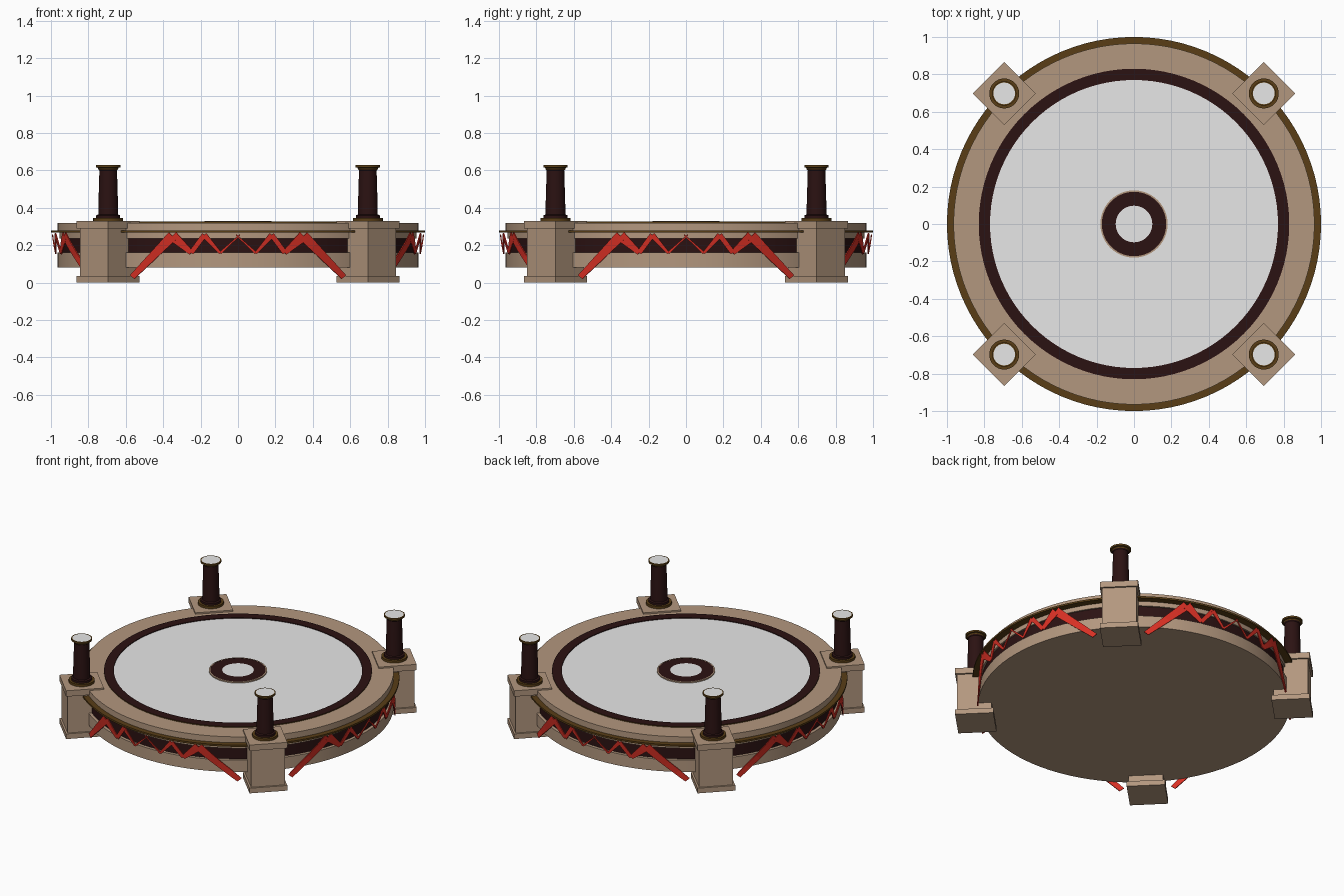
import bpy, bmesh, math
from mathutils import Matrix, Vector

cube = bpy.data.objects.get("Cube")
if cube:
    bpy.data.objects.remove(cube)


def material(name, rgb):
    m = bpy.data.materials.new(name)
    m.use_nodes = True
    m.diffuse_color = (*rgb, 1)
    m.node_tree.nodes["Principled BSDF"].inputs["Base Color"].default_value = (*rgb, 1)
    return m


TAN, DARK, GOLD, WHITE, RED = range(5)
MATS = [
    material("tan stone", (0.45, 0.31, 0.21)),
    material("dark wood", (0.024, 0.006, 0.006)),
    material("dark gold", (0.1, 0.048, 0.008)),
    material("pale floor", (0.8, 0.8, 0.8)),
    material("red cloth", (0.7, 0.03, 0.018)),
]


def finish(name, bm, smooth=False):
    me = bpy.data.meshes.new(name)
    bm.to_mesh(me)
    bm.free()
    for m in MATS:
        me.materials.append(m)
    ob = bpy.data.objects.new(name, me)
    bpy.context.collection.objects.link(ob)
    if smooth:
        bpy.ops.object.select_all(action="DESELECT")
        ob.select_set(True)
        bpy.context.view_layer.objects.active = ob
        bpy.ops.object.shade_smooth_by_angle(angle=math.radians(35))
    return ob


def lathe(name, start, steps, sides, centre=(0, 0)):
    """Revolve a profile; each step is (radius, height, colour of the band leading to it)."""
    bm = bmesh.new()

    def ring(r, z):
        if r == 0:
            return [bm.verts.new((*centre, z))] * sides
        return [bm.verts.new((centre[0] + r * math.cos(math.tau * i / sides),
                              centre[1] + r * math.sin(math.tau * i / sides), z))
                for i in range(sides)]

    low = ring(*start)
    for r, z, colour in steps:
        high = ring(r, z)
        for i in range(sides):
            j = (i + 1) % sides
            corners = list(dict.fromkeys((low[i], low[j], high[j], high[i])))
            bm.faces.new(corners).material_index = colour
        low = high
    return finish(name, bm, True)


# Round platform with recessed band, gold ledge, rim and floor
lathe("platform", (0, 0.08), [
    (0.965, 0.08, TAN), (0.965, 0.16, TAN), (0.945, 0.16, TAN),
    (0.945, 0.237, DARK), (0.955, 0.237, TAN), (0.955, 0.268, TAN),
    (1.0, 0.268, GOLD), (1.0, 0.28, GOLD), (0.965, 0.28, GOLD),
    (0.965, 0.32, TAN), (0.83, 0.32, TAN), (0.83, 0.326, GOLD),
    (0.77, 0.326, DARK), (0.77, 0.321, DARK), (0, 0.321, WHITE)], 96)

# Centre medallion
lathe("centre_medallion", (0.18, 0.32), [
    (0.18, 0.329, TAN), (0.172, 0.329, TAN), (0.172, 0.328, DARK),
    (0.098, 0.328, DARK), (0, 0.328, WHITE)], 48)


def pedestal(name, x, y):
    bm = bmesh.new()
    for half, z0, z1 in ((0.119, 0, 0.035), (0.107, 0.035, 0.29), (0.119, 0.29, 0.33)):
        place = (Matrix.Translation((x, y, (z0 + z1) / 2))
                 @ Matrix.Rotation(math.pi / 4, 4, "Z")
                 @ Matrix.Diagonal((2 * half, 2 * half, z1 - z0, 1)))
        bmesh.ops.create_cube(bm, size=1, matrix=place)
    finish(name, bm)


# Corner pedestals with columns
for fb, sy in (("front", -1), ("back", 1)):
    for lr, sx in (("left", 1), ("right", -1)):
        x, y = sx * 0.694, sy * 0.698
        pedestal(f"{fb}_{lr}_pedestal", x, y)
        lathe(f"{fb}_{lr}_column", (0.08, 0.33), [
            (0.08, 0.346, GOLD), (0.064, 0.346, GOLD), (0.064, 0.36, DARK),
            (0.053, 0.364, DARK), (0.053, 0.4, DARK), (0.047, 0.6, DARK),
            (0.053, 0.606, DARK), (0.055, 0.614, GOLD), (0.065, 0.616, GOLD),
            (0.065, 0.628, GOLD), (0.058, 0.628, GOLD), (0, 0.627, WHITE)],
            32, (x, y))

# Zigzag ribbon: sideways position, height, width at each fold
FOLDS = [(0.565, 0.03, 0.03), (0.35, 0.25, 0.055), (0.25, 0.16, 0.026),
         (0.18, 0.255, 0.028), (0.095, 0.158, 0.014), (-0.01, 0.255, 0.006)]
PIECES = 4


def wrap(x, z):
    """Put a flat point on the curved side, leaning out towards the ledge."""
    radius = 0.972 + 0.02 * min(1, max(0, (z - 0.1) / 0.16))
    angle = math.asin(x / radius)
    return Vector((radius * math.sin(angle), -radius * math.cos(angle), z))


def ribbon(name, turn):
    bm = bmesh.new()
    for side in (1, -1):
        for (x0, z0, w0), (x1, z1, w1) in zip(FOLDS, FOLDS[1:]):
            along = Vector((x1 - x0, z1 - z0)).normalized()
            across = Vector((-along.y, along.x))
            prev = None
            for k in range(PIECES + 1):
                t = k / PIECES
                mid = Vector((x0, z0)).lerp(Vector((x1, z1)), t)
                half = (w0 + (w1 - w0) * t) / 2
                pair = []
                for s in (1, -1):
                    p = mid + across * half * s
                    pair.append(bm.verts.new(wrap(side * p.x, p.y)))
                if prev:
                    order = [prev[0], prev[1], pair[1], pair[0]]
                    face = bm.faces.new(order if side > 0 else order[::-1])
                    face.material_index = RED
                prev = pair
    for f in bm.faces:
        f.normal_update()
        if f.normal.y > 0:
            f.normal_flip()
    bmesh.ops.rotate(bm, verts=bm.verts, cent=(0, 0, 0),
                     matrix=Matrix.Rotation(turn, 3, "Z"))
    ob = finish(name, bm)
    thick = ob.modifiers.new("thickness", "SOLIDIFY")
    thick.thickness = 0.006
    thick.offset = 0


for i, where in enumerate(("front", "left", "back", "right")):
    ribbon(f"{where}_ribbon", i * math.pi / 2)
